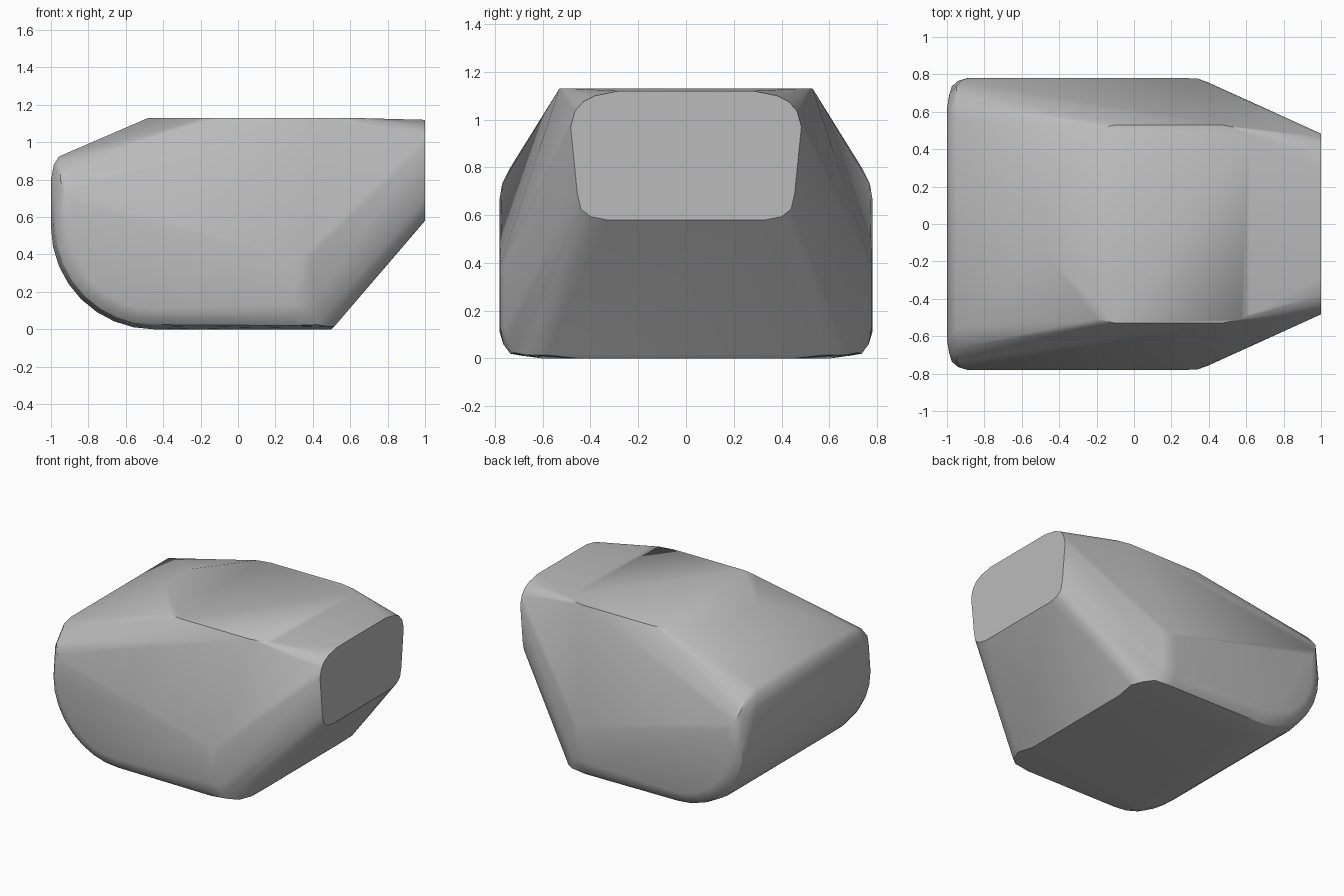
import bpy, bmesh
from math import sin, cos, pi

cube = bpy.data.objects.get("Cube")
if cube:
    bpy.data.objects.remove(cube, do_unlink=True)

grey = bpy.data.materials.new("plain_grey")
grey.use_nodes = True
colour = (0.5, 0.5, 0.5, 1)
grey.diffuse_color = colour
grey.node_tree.nodes["Principled BSDF"].inputs["Base Color"].default_value = colour

# Half of the shell as guide points (x, y, z); mirrored across y below
points = []

# Rounded lower rear, with a soft edge where it meets the side
for inset, y in ((0.012, 0.69), (0, 0.6), (0.025, 0.735), (0.06, 0.765), (0.11, 0.78)):
    r = 0.55 - inset
    for i in range(9):
        a = pi + i * pi / 16
        points.append((-0.45 + r * cos(a), y, 0.55 + r * sin(a)))

# Upper rear edge
points += [(-1, 0.62, 0.8), (-0.985, 0.6, 0.88), (-0.955, 0.56, 0.925),
           (-0.985, 0.7, 0.76), (-0.95, 0.66, 0.885), (-0.95, 0.735, 0.8),
           (-0.92, 0.77, 0.73), (-0.88, 0.78, 0.67)]

# Flat top outline
points += [(-0.48, 0.15, 1.13), (-0.2, 0.51, 1.13), (-0.1, 0.53, 1.13),
           (0.47, 0.53, 1.13), (0.57, 0.51, 1.13), (0.62, 0.48, 1.13)]

# Side corner where the taper begins
for z in (0.13, 0.39):
    points += [(0.28, 0.78, z), (0.34, 0.777, z), (0.39, 0.76, z)]
points += [(0.3, 0.765, 0.06), (0.4, 0.745, 0.07), (0.3, 0.735, 0.02)]

# Bottom front edge
points += [(0.42, 0.72, 0.025), (0.48, 0.67, 0.015), (0.515, 0.58, 0.015),
           (0.5, 0.45, 0)]

# Flat end face
points += [(1, y, z) for y, z in (
    (0.28, 1.12), (0.38, 1.1), (0.43, 1.075), (0.465, 1.035), (0.483, 0.97),
    (0.455, 0.69), (0.44, 0.625), (0.4, 0.594), (0.33, 0.58))]

bm = bmesh.new()
for x, y, z in points:
    for side in (-1, 1):
        bm.verts.new((x, y * side, z))
hull = bmesh.ops.convex_hull(bm, input=bm.verts[:])
loose = set(hull["geom_interior"]) | set(hull["geom_unused"])
bmesh.ops.delete(bm, geom=[v for v in loose if isinstance(v, bmesh.types.BMVert)],
                 context='VERTS')
bmesh.ops.dissolve_limit(bm, angle_limit=0.01, verts=bm.verts[:], edges=bm.edges[:])
bmesh.ops.recalc_face_normals(bm, faces=bm.faces[:])

mesh = bpy.data.meshes.new("shell")
bm.to_mesh(mesh)
bm.free()
mesh.materials.append(grey)
shell = bpy.data.objects.new("shell", mesh)
bpy.context.collection.objects.link(shell)

# Soft edges with the steep creases kept sharp
bpy.context.view_layer.objects.active = shell
shell.select_set(True)
bpy.ops.object.shade_smooth_by_angle(angle=pi / 6)
